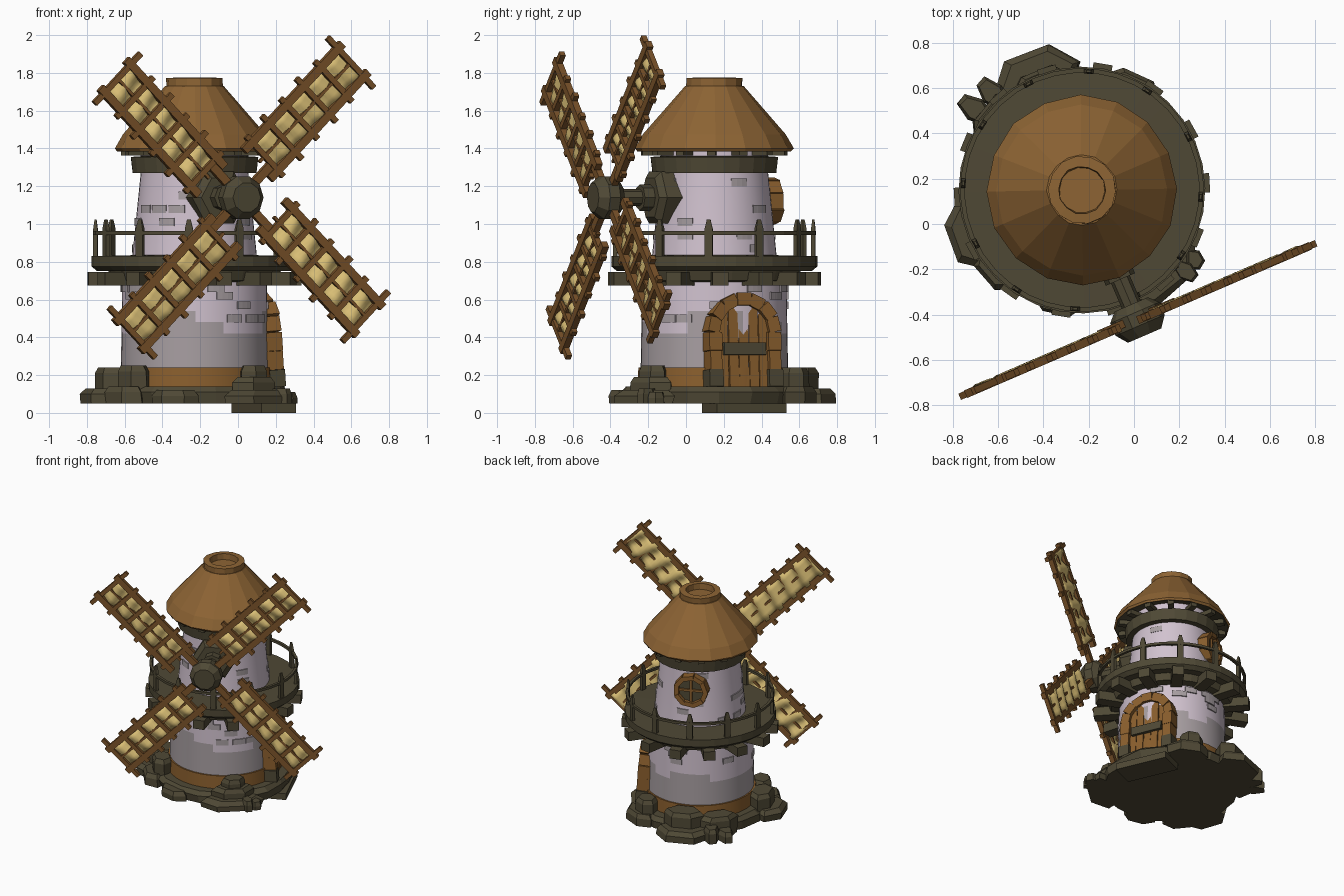
import bpy, bmesh, math, random
from mathutils import Matrix, Vector

if "Cube" in bpy.data.objects:
    bpy.data.objects.remove(bpy.data.objects["Cube"])

random.seed(4)
R, T = Matrix.Rotation, Matrix.Translation
PLACE = T((-0.23, 0.15, 0)) @ R(math.radians(23.3), 4, 'Z')   # door on local +x, sails on local -y


def material(name, r, g, b):
    m = bpy.data.materials.new(name)
    m.diffuse_color = [(c / 255) ** 2.2 for c in (r, g, b)] + [1]
    m.use_nodes = True
    m.node_tree.nodes["Principled BSDF"].inputs["Base Color"].default_value = m.diffuse_color
    return m


ROOF = material("roof_tan", 140, 100, 55)
WOOD = material("sail_wood", 122, 84, 46)
DOOR = material("door_brown", 137, 95, 49)
DARK = material("dark_timber", 80, 74, 56)
STONE = material("base_stone", 80, 74, 56)
LILAC = material("plaster_lilac", 208, 193, 206)
GREY = material("plaster_grey", 166, 157, 160)
CLOTH = material("sail_cloth", 222, 194, 120)


def finish(name, bm, *mats, smooth=False):
    bmesh.ops.recalc_face_normals(bm, faces=bm.faces)
    me = bpy.data.meshes.new(name)
    bm.to_mesh(me)
    bm.free()
    for m in mats:
        me.materials.append(m)
    ob = bpy.data.objects.new(name, me)
    bpy.context.collection.objects.link(ob)
    ob.matrix_world = PLACE
    if smooth:
        bpy.context.view_layer.objects.active = ob
        ob.select_set(True)
        bpy.ops.object.shade_smooth_by_angle(angle=math.radians(25))
        ob.select_set(False)
    return ob


def box(bm, size, loc, frame=Matrix(), mat=0, taper=1.0):
    """Box in a local frame; taper scales its top end."""
    vs = bmesh.ops.create_cube(bm, size=1)['verts']
    for v in vs:
        k = taper if v.co.z > 0 else 1
        v.co = frame @ (Vector((v.co.x * size[0] * k, v.co.y * size[1] * k, v.co.z * size[2])) + Vector(loc))
    for f in {f for v in vs for f in v.link_faces}:
        f.material_index = mat


def spin(bm, profile, n, frame=Matrix(), closed=False, rule=None, jitter=0):
    """Revolve (radius, z) points; open profiles get end caps."""
    rings = []
    for r, z in profile:
        rings.append([bm.verts.new(frame @ Vector((
            (r + random.uniform(-jitter, jitter)) * math.cos(2 * math.pi * i / n),
            (r + random.uniform(-jitter, jitter)) * math.sin(2 * math.pi * i / n), z))) for i in range(n)])
    for j in range(len(rings) if closed else len(rings) - 1):
        a, b = rings[j], rings[(j + 1) % len(rings)]
        for i in range(n):
            f = bm.faces.new((a[i], a[(i + 1) % n], b[(i + 1) % n], b[i]))
            if rule:
                f.material_index = rule(j, i)
    if not closed:
        bm.faces.new(rings[0])
        bm.faces.new(rings[-1])


def around(n, start=0.0):
    return [R(2 * math.pi * i / n + start, 4, 'Z') for i in range(n)]


# Tower walls: pale above, grey below with a ragged brick edge
ragged = [random.choice((5, 5, 6, 6, 7)) for _ in range(16)]
bm = bmesh.new()
spin(bm, [(0.392 - 0.001 * j, 0.12 + 0.06 * j) for j in range(11)], 48,
     rule=lambda j, i: 1 if j < ragged[i // 3] else 0)
finish("lower_wall", bm, LILAC, GREY, smooth=True)
bm = bmesh.new()
spin(bm, [(0.335, 0.78), (0.285, 1.27), (0.285, 1.44)], 48)
finish("upper_wall", bm, LILAC, smooth=True)

# Scattered bricks, barely raised from the plaster
bm = bmesh.new()
for k in range(52):
    upper = k % 2
    z = random.choice((0.87, 0.94, 1.01, 1.08, 1.15, 1.22)) if upper else random.choice((0.50, 0.57, 0.62, 0.66))
    r = 0.335 - 0.102 * (z - 0.78) if upper else 0.387
    a = random.uniform(0, 2 * math.pi)
    for s in (-1, 0, 1):
        box(bm, (0.010, 0.0305, 0.042), (r, 0, z), R(a + s * 0.03 / r, 4, 'Z'))
finish("wall_bricks", bm, GREY)

# Timber bands around the tower
bm = bmesh.new()
spin(bm, [(0.37, 0.12), (0.408, 0.12), (0.402, 0.24), (0.37, 0.24)], 32, closed=True)
finish("foot_band", bm, DOOR, smooth=True)
bm = bmesh.new()
spin(bm, [(0.27, 1.27), (0.33, 1.27), (0.34, 1.355), (0.27, 1.36)], 24, closed=True)
for f in around(14):
    box(bm, (0.15, 0.045, 0.035), (0.315, 0, 1.38), f)
finish("upper_band", bm, DARK)

# Roof with open collar at the top
bm = bmesh.new()
spin(bm, [(0.29, 1.43), (0.41, 1.385), (0.42, 1.40), (0.378, 1.475), (0.155, 1.73), (0.10, 1.73)],
     16, rule=lambda j, i: 1 if j == 0 else 0, jitter=0.004)
finish("roof", bm, ROOF, DARK)
bm = bmesh.new()
spin(bm, [(0.10, 1.72), (0.15, 1.715), (0.15, 1.772), (0.105, 1.775)], 14, closed=True, jitter=0.003)
finish("roof_collar", bm, ROOF)

# Balcony deck, beams and railing
bm = bmesh.new()
spin(bm, [(0.32, 0.75), (0.515, 0.75), (0.545, 0.775), (0.545, 0.83), (0.32, 0.835)], 32, closed=True)
spin(bm, [(0.36, 0.69), (0.44, 0.70), (0.46, 0.76), (0.36, 0.76)], 32, closed=True)
finish("balcony_deck", bm, DARK)
bm = bmesh.new()
for f in around(14, 0.1):
    box(bm, (0.22, 0.085, 0.07), (0.455, 0, 0.71), f)
finish("balcony_beams", bm, DARK)
bm = bmesh.new()
for f in around(12, 0.06):
    box(bm, (0.022, 0.042, 0.15), (0.525, 0, 0.90), f)
    box(bm, (0.022, 0.042, 0.05), (0.525, 0, 1.0), f, taper=0.45)
spin(bm, [(0.518, 0.943), (0.538, 0.943), (0.538, 0.962), (0.518, 0.962)], 36, closed=True)
finish("balcony_railing", bm, DARK)

# Stone base with rough boulders: (angle, distance, depth, width, top)
bm = bmesh.new()
spin(bm, [(0.49, 0.05), (0.50, 0.11), (0.47, 0.14)], 18, jitter=0.015)
finish("stone_base", bm, STONE)
bm = bmesh.new()
rocks = [(112, .53, .26, .38, .13), (111, .48, .18, .28, .24), (133, .58, .17, .10, .16), (143, .59, .17, .10, .13),
         (140, .49, .16, .28, .21), (202, .51, .24, .32, .13), (200, .46, .17, .24, .24), (222, .50, .17, .25, .14),
         (224, .45, .14, .19, .25), (258, .49, .15, .24, .12), (312, .49, .24, .42, .12), (313, .46, .17, .28, .19),
         (314, .45, .13, .16, .25), (322, .58, .12, .08, .13), (328, .58, .10, .09, .11), (64, .49, .17, .28, .14),
         (68, .46, .14, .16, .24)]
for ang, dist, depth, width, top in rocks:
    f = R(math.radians(ang - 23.3), 4, 'Z') @ T((dist, 0, 0)) @ Matrix.Diagonal((depth / 2, width / 2, 1, 1)) \
        @ R(math.pi / 6, 4, 'Z')
    spin(bm, [(1.06, 0.05), (1.08, top - 0.03), (0.86, top)], 6, f, jitter=0.06)
finish("base_rocks", bm, STONE)

# Doorstep
bm = bmesh.new()
box(bm, (0.2, 0.4, 0.05), (0.40, 0, 0.025))
box(bm, (0.14, 0.32, 0.07), (0.385, 0, 0.085))
finish("doorstep", bm, STONE)

# Arched door: planks, straps and surround, leaning back slightly
LEAN = T((-0.012, 0, 0.1)) @ R(math.radians(-4), 4, 'Y') @ T((0, 0, -0.1))
bm = bmesh.new()
for i in range(5):
    y = -0.116 + 0.058 * i
    h = 0.40 + math.sqrt(0.15 ** 2 - y * y) - 0.11
    box(bm, (0.08, 0.053, h), (0.38 + 0.004 * (i % 2), y, 0.11 + h / 2), LEAN)
box(bm, (0.06, 0.27, 0.40), (0.375, 0, 0.31), LEAN, mat=1)
box(bm, (0.03, 0.24, 0.065), (0.428, 0, 0.31), LEAN, mat=1)
finish("door", bm, DOOR, DARK)
bm = bmesh.new()
for s in (-1, 1):
    box(bm, (0.12, 0.08, 0.09), (0.39, s * 0.172, 0.155), LEAN, mat=1)
    for k in range(2):
        box(bm, (0.12, 0.066 + 0.008 * k, 0.098), (0.388, s * 0.17, 0.25 + 0.1 * k), LEAN)
for k in range(7):
    f = LEAN @ T((0.385, 0, 0.40)) @ R(math.radians(-90 + 180 * (k + 0.5) / 7), 4, 'X')
    box(bm, (0.115 + 0.012 * (k % 2), 0.076, 0.066), (0, 0, 0.173), f, taper=1.06)
finish("door_surround", bm, DOOR, DARK)

# Round window at the back
W = T((0, 0.305, 1.12)) @ R(-math.pi / 2, 4, 'X')
bm = bmesh.new()
spin(bm, [(0.10, -0.05), (0.10, 0.012)], 20, W)
finish("window_pane", bm, DARK)
bm = bmesh.new()
for k in range(9):
    f = W @ R(2 * math.pi * k / 9, 4, 'Z')
    box(bm, (0.034, 0.081, 0.085 + 0.012 * (k % 2)), (0.104, 0, 0), f)
for size in ((0.18, 0.018, 0.02), (0.018, 0.18, 0.02)):
    box(bm, size, (0, 0, 0.014), W)
finish("window_frame", bm, DOOR)

# Sail axle: housing, shaft and hub, pointing outward along local -y
A = T((0, 0, 1.14)) @ R(math.pi / 2, 4, 'X')
bm = bmesh.new()
spin(bm, [(0.16, 0.22), (0.16, 0.34), (0.12, 0.37)], 6, A)
spin(bm, [(0.07, 0.36), (0.07, 0.43)], 8, A)
spin(bm, [(0.045, 0.4), (0.045, 0.6)], 8, A)
finish("axle_housing", bm, DARK)
bm = bmesh.new()
spin(bm, [(0.08, 0.55), (0.118, 0.59), (0.118, 0.65), (0.08, 0.70)], 10, A)
finish("sail_hub", bm, DARK)

# Four lattice sails, each offset to one side of its radius
frame_bm, cloth_bm = bmesh.new(), bmesh.new()
for q in range(4):
    S = T((0, -0.625, 1.14)) @ R(-math.radians(45 + 90 * q), 4, 'Y') @ T((0, 0, 0.06))
    for z in (-0.105, 0.105):
        box(frame_bm, (0.80, 0.036, 0.044), (0.585, 0, z), S)
    box(frame_bm, (0.76, 0.022, 0.016), (0.585, 0, 0), S)
    box(frame_bm, (0.22, 0.035, 0.045), (0.13, 0.01, -0.06), S)
    for k in range(6):
        half = 0.187 if k == 5 else 0.15 + 0.012 * (k % 2)
        box(frame_bm, (0.03, 0.03, 2 * half), (0.25 + 0.14 * k, 0, 0), S)
    # cloth weaves in front of and behind the lattice
    nu, nv = 40, 4
    grid = [[cloth_bm.verts.new(S @ Vector((
        0.25 + 0.70 * i / nu,
        0.004 + 0.015 * math.sin(10 * math.pi * i / nu + 0.6 * j),
        -0.10 + 0.20 * j / nv))) for j in range(nv + 1)] for i in range(nu + 1)]
    for i in range(nu):
        for j in range(nv):
            cloth_bm.faces.new((grid[i][j], grid[i + 1][j], grid[i + 1][j + 1], grid[i][j + 1]))
finish("sail_frames", frame_bm, WOOD)
cloth = finish("sail_cloths", cloth_bm, CLOTH, smooth=True)
thick = cloth.modifiers.new("thickness", 'SOLIDIFY')
thick.thickness = 0.005
